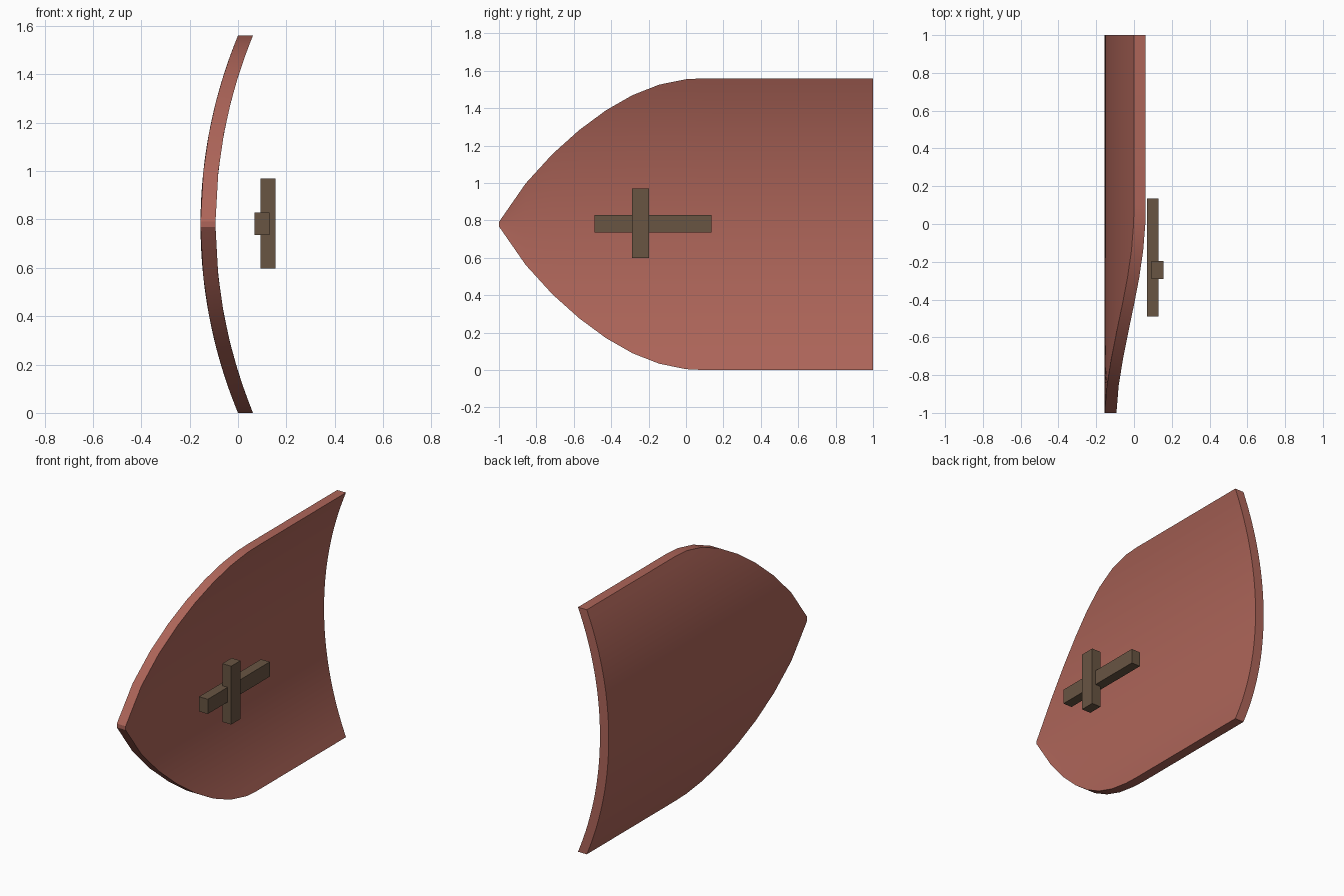
import bpy, bmesh
from math import sqrt

if "Cube" in bpy.data.objects:
    bpy.data.objects.remove(bpy.data.objects["Cube"])

MID_Z, BULGE, THICK = 0.78, 0.155, 0.062
RADIUS = (MID_Z ** 2 + BULGE ** 2) / (2 * BULGE)


def material(name, rgb):
    m = bpy.data.materials.new(name)
    m.diffuse_color = (*rgb, 1)
    m.use_nodes = True
    m.node_tree.nodes["Principled BSDF"].inputs["Base Color"].default_value = m.diffuse_color
    return m


def finish(bm, name, mat):
    bmesh.ops.recalc_face_normals(bm, faces=bm.faces[:])
    me = bpy.data.meshes.new(name)
    bm.to_mesh(me)
    bm.free()
    me.materials.append(mat)
    ob = bpy.data.objects.new(name, me)
    bpy.context.collection.objects.link(ob)
    return ob


red = material("painted_red", (0.42, 0.13, 0.10))
wood = material("dark_wood", (0.14, 0.09, 0.055))

# Shield plate: (y, half width) stations, bent along an arc and thickened in x
outline = [(1.0, 0.78), (0.1, 0.78), (0.0, 0.775), (-0.143, 0.746),
           (-0.286, 0.69), (-0.429, 0.608), (-0.571, 0.503),
           (-0.714, 0.375), (-0.857, 0.218), (-1.0, 0.012)]
SEG = 32
bm = bmesh.new()
rows = []
for y, half in outline:
    row = []
    for i in range(SEG + 1):
        d = half * (2 * i / SEG - 1)
        x = RADIUS - BULGE - sqrt(RADIUS ** 2 - d ** 2)
        row.append(bm.verts.new((x, y, MID_Z + d)))
    rows.append(row)
for a, b in zip(rows, rows[1:]):
    for i in range(SEG):
        bm.faces.new((a[i], a[i + 1], b[i + 1], b[i]))
ext = bmesh.ops.extrude_face_region(bm, geom=bm.faces[:], use_keep_orig=True)
moved = [g for g in ext["geom"] if isinstance(g, bmesh.types.BMVert)]
bmesh.ops.translate(bm, verts=moved, vec=(THICK, 0, 0))
shield = finish(bm, "shield_plate", red)
bpy.context.view_layer.objects.active = shield
shield.select_set(True)
bpy.ops.object.shade_smooth_by_angle()
shield.select_set(False)


# Grip bars behind the plate
def bar(name, lo, hi):
    bm = bmesh.new()
    bmesh.ops.create_cube(bm, size=1)
    for v in bm.verts:
        v.co = [l + (c + 0.5) * (h - l) for l, h, c in zip(lo, hi, v.co)]
    finish(bm, name, wood)


bar("arm_bar", (0.068, -0.49, 0.735), (0.13, 0.135, 0.829))
bar("hand_grip", (0.092, -0.29, 0.598), (0.155, -0.197, 0.97))
